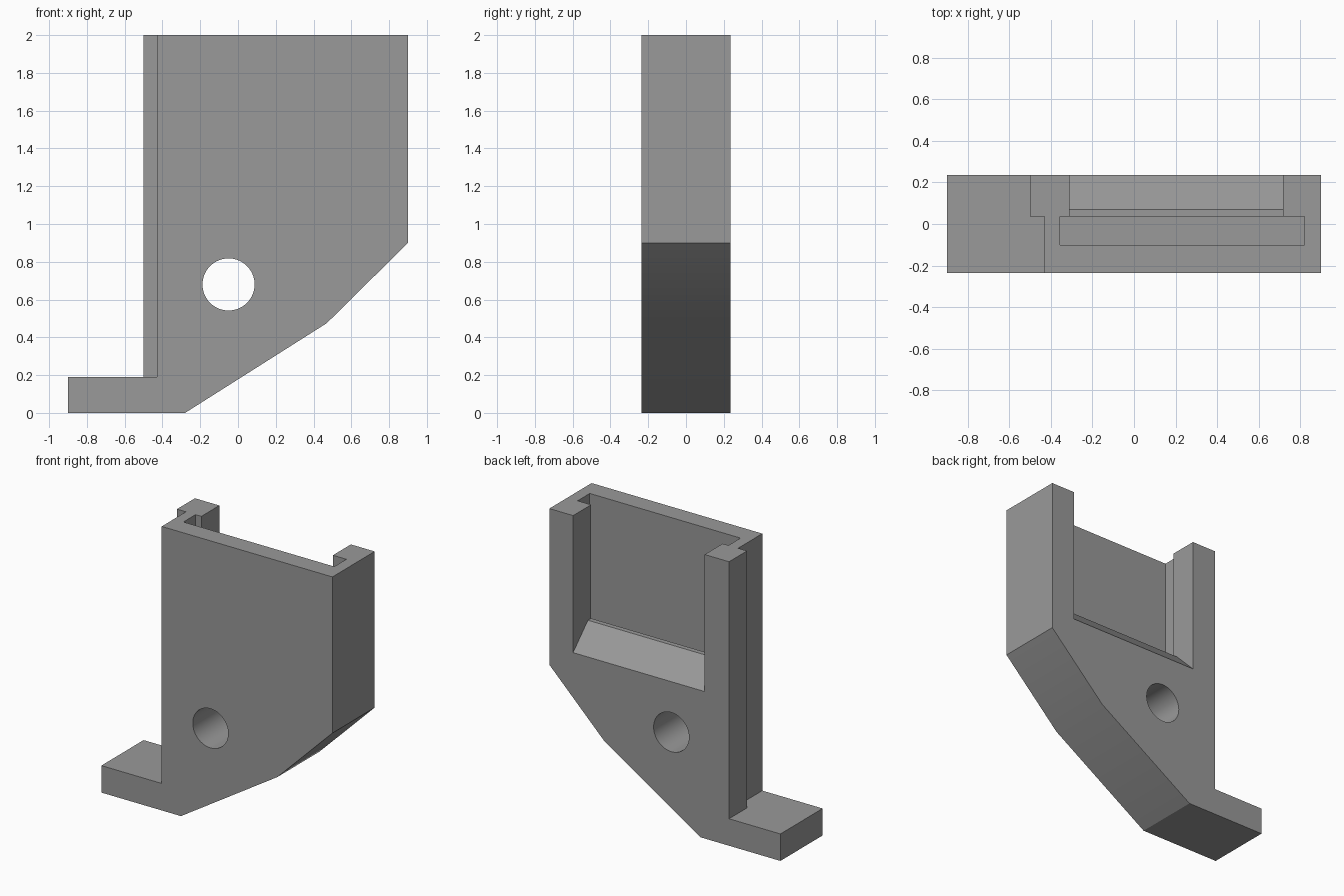
import bpy, bmesh, math

if "Cube" in bpy.data.objects:
    bpy.data.objects.remove(bpy.data.objects["Cube"])

Y = 0.235        # half thickness
STEP = 0.035     # depth where the left edge steps and the slot ends

grey = bpy.data.materials.new("grey plastic")
grey.diffuse_color = (0.32, 0.32, 0.32, 1)
grey.use_nodes = True
grey.node_tree.nodes["Principled BSDF"].inputs["Base Color"].default_value = grey.diffuse_color


def prism(name, pts, axis, a, b):
    """Extrude a closed profile along y (points x,z) or x (points y,z)."""
    place = (lambda p, d: (p[0], d, p[1])) if axis == 'y' else (lambda p, d: (d, p[0], p[1]))
    bm = bmesh.new()
    face = bm.faces.new([bm.verts.new(place(p, a)) for p in pts])
    new = bmesh.ops.extrude_face_region(bm, geom=[face])['geom']
    shift = (0, b - a, 0) if axis == 'y' else (b - a, 0, 0)
    bmesh.ops.translate(bm, vec=shift, verts=[v for v in new if isinstance(v, bmesh.types.BMVert)])
    bmesh.ops.recalc_face_normals(bm, faces=bm.faces)
    me = bpy.data.meshes.new(name)
    bm.to_mesh(me)
    bm.free()
    ob = bpy.data.objects.new(name, me)
    bpy.context.collection.objects.link(ob)
    me.materials.append(grey)
    return ob


def box_profile(u0, u1, z0, z1):
    return [(u0, z0), (u1, z0), (u1, z1), (u0, z1)]


def cut(ob, cutter):
    mod = ob.modifiers.new("cut", 'BOOLEAN')
    mod.operation = 'DIFFERENCE'
    mod.solver = 'EXACT'
    mod.object = cutter
    bpy.context.view_layer.objects.active = ob
    bpy.ops.object.modifier_apply(modifier=mod.name)
    bpy.data.objects.remove(cutter)


# bracket: upright plate with foot and sloping underside
bracket = prism("bracket", [(-0.9, 0), (-0.28, 0), (0.47, 0.475), (0.9, 0.9), (0.9, 2),
                            (-0.5, 2), (-0.5, 0.19), (-0.9, 0.19)], 'y', -Y, Y)

# step down the front of the left edge
cut(bracket, prism("edge_step", box_profile(-0.6, -0.43, 0.19, 2.1), 'y', -0.4, STEP))

# slot for a sliding panel, open at the top
cut(bracket, prism("panel_slot", box_profile(-0.10, STEP, 1.1, 2.1), 'x', -0.355, 0.82))

# rear window with a chamfered sill
cut(bracket, prism("rear_window", [(0.0, 1.2), (0.07, 1.2), (Y, 1.035), (0.4, 0.87),
                                   (0.4, 2.1), (0.0, 2.1)], 'x', -0.31, 0.715))

# round screw hole
hole = [(-0.05 + 0.138 * math.cos(i * math.tau / 64), 0.68 + 0.138 * math.sin(i * math.tau / 64))
        for i in range(64)]
cut(bracket, prism("screw_hole", hole, 'y', -0.4, 0.4))

# smooth only the hole wall
bpy.ops.object.select_all(action='DESELECT')
bracket.select_set(True)
bpy.context.view_layer.objects.active = bracket
bpy.ops.object.shade_smooth_by_angle(angle=math.radians(30))
